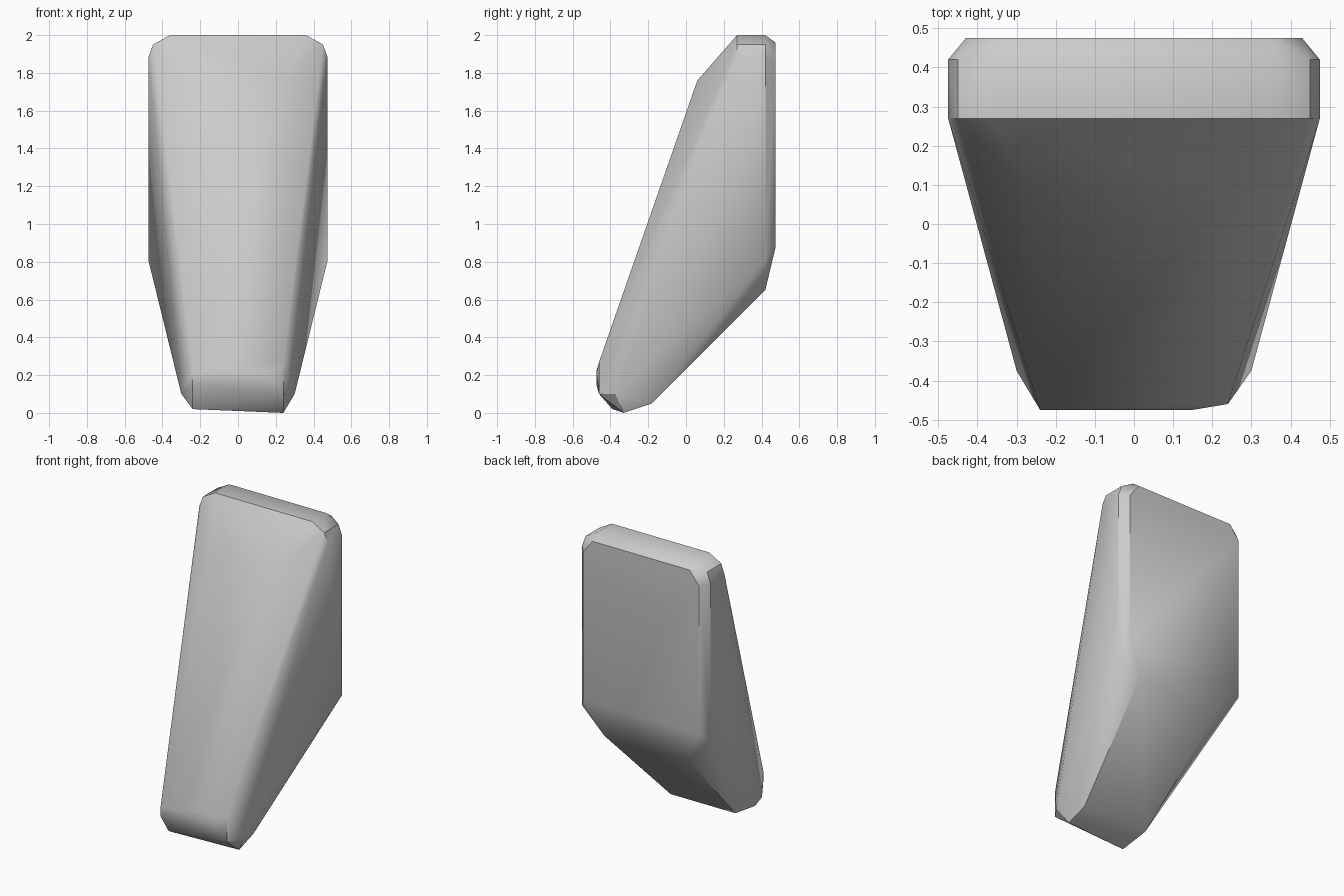
import bpy
import bmesh
import math

default_cube = bpy.data.objects.get("Cube")
if default_cube:
    bpy.data.objects.remove(default_cube)

# Grey stone colour
grey = bpy.data.materials.new("light_grey")
grey.use_nodes = True
colour = (0.6, 0.6, 0.6, 1)
grey.diffuse_color = colour
grey.node_tree.nodes["Principled BSDF"].inputs["Base Color"].default_value = colour

# Corners repeated on both sides
paired = [
    (0.36, 0.27, 2.0), (0.36, 0.42, 2.0),             # top
    (0.45, 0.27, 1.95), (0.45, 0.42, 1.95),           # top bevel
    (0.475, 0.27, 1.88), (0.475, 0.42, 1.88),         # shoulder
    (0.36, 0.475, 1.96), (0.43, 0.475, 1.87),         # back plate, upper
    (0.43, 0.475, 0.88), (0.475, 0.42, 0.81),         # back plate, lower
    (0.31, 0.42, 0.65),                               # underside slope
    (0.25, 0.06, 1.76),                               # brow
    (0.30, -0.375, 0.10), (0.24, -0.18, 0.05),        # foot
]
# Irregular chips on the toe
toe = [
    (-0.24, -0.475, 0.15), (-0.24, -0.475, 0.22), (0.15, -0.475, 0.21),
    (0.24, -0.46, 0.10), (0.24, -0.46, 0.27),
    (-0.24, -0.39, 0.02), (0.24, -0.33, 0.0),
]

# Wrap the corners in one faceted block
bm = bmesh.new()
for x, y, z in paired:
    for side in (-1, 1):
        bm.verts.new((side * x, y, z))
for corner in toe:
    bm.verts.new(corner)
hull = bmesh.ops.convex_hull(bm, input=bm.verts)
loose = [v for v in bm.verts if not v.link_faces]
bmesh.ops.delete(bm, geom=loose, context="VERTS")
bmesh.ops.dissolve_limit(bm, angle_limit=math.radians(1),
                         verts=bm.verts, edges=bm.edges)
bmesh.ops.recalc_face_normals(bm, faces=bm.faces)

mesh = bpy.data.meshes.new("leaning_block")
bm.to_mesh(mesh)
bm.free()
mesh.materials.append(grey)
block = bpy.data.objects.new("leaning_block", mesh)
bpy.context.collection.objects.link(block)

# Soft shading across shallow facets, crisp edges elsewhere
bpy.ops.object.select_all(action="DESELECT")
block.select_set(True)
bpy.context.view_layer.objects.active = block
bpy.ops.object.shade_smooth_by_angle(angle=math.radians(35))
